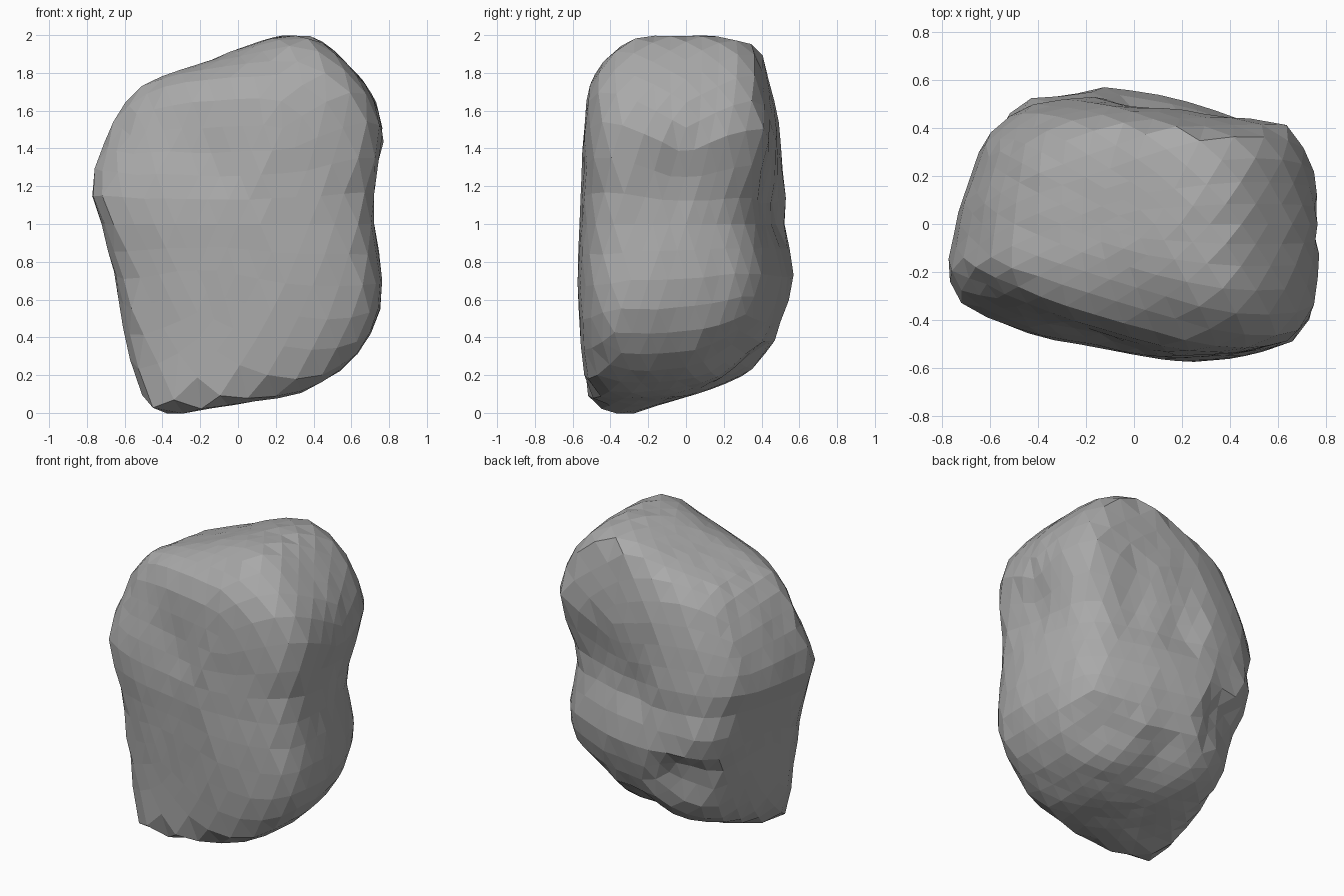
import bpy
import bmesh
import random
from mathutils import Vector
from mathutils.bvhtree import BVHTree

random.seed(4)

default_cube = bpy.data.objects.get("Cube")
if default_cube:
    bpy.data.objects.remove(default_cube, do_unlink=True)

# Plan outlines of the boulder, scaled to the unit square
LOWER_OUTLINE = [(1, -.25), (.95, .15), (.87, .47), (.71, .69), (.3, .87), (-.2, 1),
                 (-.58, .94), (-.78, .7), (-.91, .2), (-1, -.35), (-.91, -.63),
                 (-.53, -.83), (.2, -1), (.6, -.96), (.88, -.84), (.98, -.65)]
UPPER_OUTLINE = [(1, -.2), (.99, .25), (.94, .62), (.82, .86), (.3, .94), (-.2, 1),
                 (-.58, .92), (-.8, .65), (-.92, .2), (-1, -.3), (-.84, -.54),
                 (-.5, -.74), (.15, -1), (.6, -.98), (.87, -.88), (.98, -.65)]

# Height, then the extent across (low, high) and the extent in depth (low, high)
LEVELS = [
    (-.01, -.45, -.31, -.43, -.28), (.04, -.5, -.05, -.5, -.14),
    (.1, -.53, .32, -.54, .05), (.2, -.56, .52, -.55, .33),
    (.35, -.59, .67, -.56, .46), (.5, -.62, .75, -.57, .52),
    (.7, -.65, .765, -.575, .58), (1, -.73, .725, -.565, .53),
    (1.17, -.8, .735, -.555, .53), (1.45, -.71, .785, -.545, .5),
    (1.65, -.6, .73, -.53, .475), (1.75, -.5, .67, -.51, .45),
    (1.82, -.28, .6, -.47, .43), (1.9, -.06, .53, -.41, .41),
    (1.96, .1, .46, -.35, .36), (1.995, .2, .38, -.27, .15),
]

# Dents worn into the sides, and a bulge where negative: centre, radius, depth
DENTS = [
    (Vector((.75, -.1, 1.24)), .3, .04),
    (Vector((.36, .46, 1.17)), .3, .05),
    (Vector((.05, .53, 1.08)), .26, .045),
    (Vector((-.5, .44, .83)), .24, -.055),
    (Vector((-.29, .44, .56)), .26, .12),
    (Vector((.08, .32, .22)), .26, .06),
    (Vector((.5, .3, .28)), .32, .07),
    (Vector((-.15, -.48, 1.35)), .3, .02),
]


def ring_points(level):
    """Fit the blended plan outline to the extents of one level."""
    z, left, right, front, back = level
    blend = min(1, max(0, (z - 1.1) / .35))
    points = []
    for low, high in zip(LOWER_OUTLINE, UPPER_OUTLINE):
        u, v = Vector(low).lerp(Vector(high), blend)
        points.append(Vector((left + (right - left) * (u + 1) / 2,
                              front + (back - front) * (v + 1) / 2, z)))
    return points


def stacked_hull():
    """Join the level outlines into a closed body to project onto."""
    hull = bmesh.new()
    rings = [[hull.verts.new(p) for p in ring_points(lv)] for lv in LEVELS]
    count = len(LOWER_OUTLINE)
    for low, high in zip(rings, rings[1:]):
        for i in range(count):
            j = (i + 1) % count
            hull.faces.new((low[i], low[j], high[j], high[i]))
    hull.faces.new(list(reversed(rings[0])))
    hull.faces.new(rings[-1])
    bmesh.ops.triangulate(hull, faces=hull.faces[:])
    return hull


def worn(point, centre):
    """Press the dents in and roughen the surface a little."""
    inward = (centre - point).normalized()
    push = random.uniform(-.008, .001)
    for spot, radius, depth in DENTS:
        near = max(0, 1 - (point - spot).length / radius)
        push += depth * near * near * (3 - 2 * near)
    return point + inward * push


# Stone colour
stone = bpy.data.materials.new("stone_grey")
stone.use_nodes = True
grey = (.4, .4, .4, 1)
stone.diffuse_color = grey
stone.node_tree.nodes["Principled BSDF"].inputs["Base Color"].default_value = grey

# Boulder: an even triangle ball projected onto the stacked hull
hull = stacked_hull()
tree = BVHTree.FromBMesh(hull)
centre = Vector((0, 0, 1))
body = bmesh.new()
bmesh.ops.create_icosphere(body, subdivisions=4, radius=1)
for vert in body.verts:
    aim = Vector((vert.co.x * .75, vert.co.y * .56, vert.co.z)).normalized()
    hit = tree.ray_cast(centre + aim * 3, -aim)[0]
    vert.co = worn(hit, centre)
hull.free()

# Ease the ridges
bmesh.ops.smooth_vert(body, verts=body.verts[:], factor=.2,
                      use_axis_x=True, use_axis_y=True, use_axis_z=True)

mesh = bpy.data.meshes.new("boulder")
body.to_mesh(mesh)
body.free()
mesh.materials.append(stone)
boulder = bpy.data.objects.new("boulder", mesh)
bpy.context.collection.objects.link(boulder)
